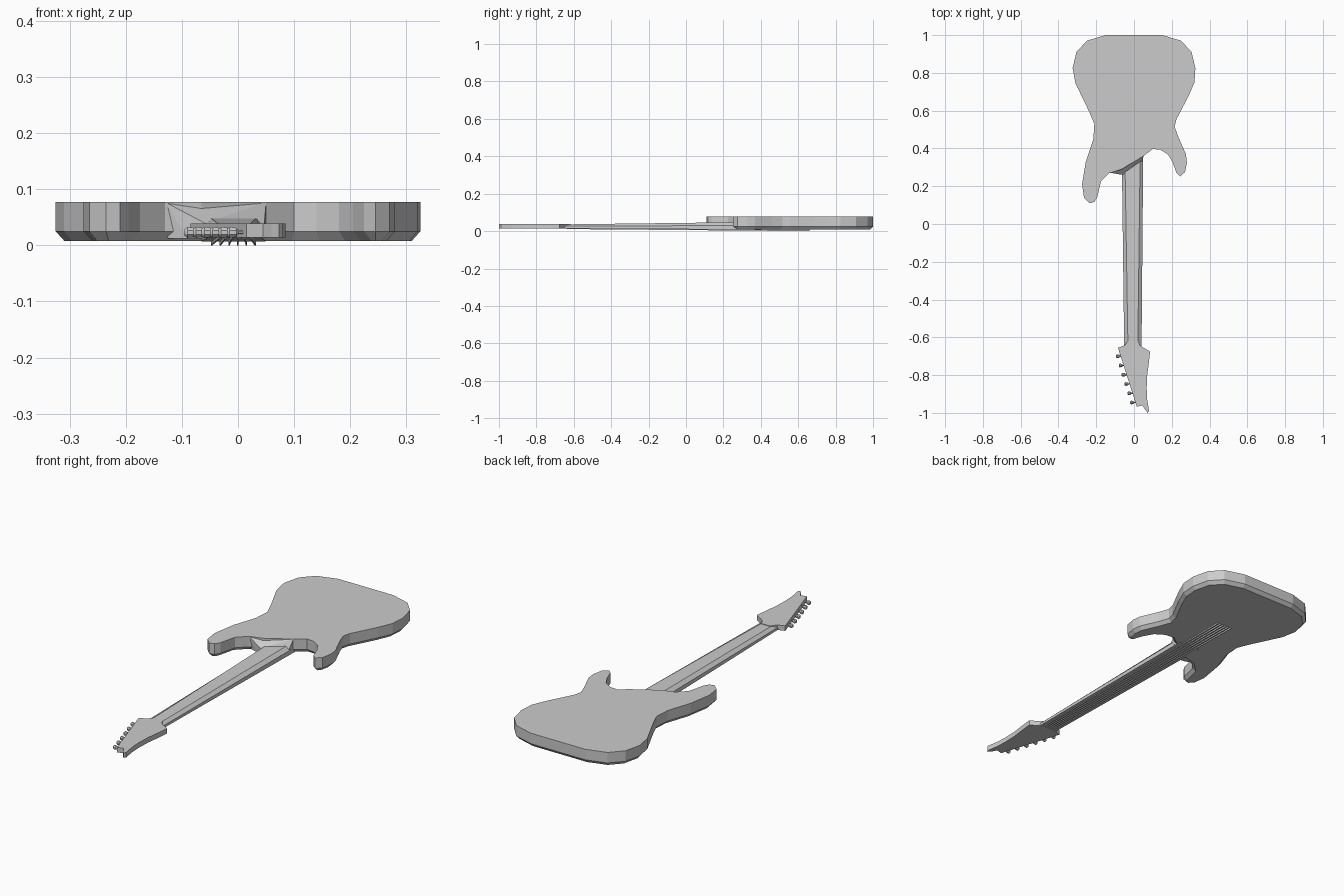
import bpy, bmesh
from mathutils import Vector

if "Cube" in bpy.data.objects:
    bpy.data.objects.remove(bpy.data.objects["Cube"])


def finish(name, bm):
    bmesh.ops.recalc_face_normals(bm, faces=bm.faces)
    me = bpy.data.meshes.new(name)
    bm.to_mesh(me)
    bm.free()
    ob = bpy.data.objects.new(name, me)
    bpy.context.collection.objects.link(ob)
    return ob


def loft(name, rings):
    """Skin a list of equal-length closed rings and cap both ends."""
    bm = bmesh.new()
    vs = [[bm.verts.new(p) for p in r] for r in rings]
    n = len(rings[0])
    for a, b in zip(vs, vs[1:]):
        for i in range(n):
            j = (i + 1) % n
            bm.faces.new((a[i], a[j], b[j], b[i]))
    bm.faces.new(vs[0])
    bm.faces.new(vs[-1])
    return finish(name, bm)


def inset(outline, d):
    """Shrink a clockwise outline by d along mitred corner normals."""
    out = []
    n = len(outline)
    for i in range(n):
        p, q, r = (Vector(outline[k % n]) for k in (i - 1, i, i + 1))
        e, f = (q - p).normalized(), (r - q).normalized()
        n1, n2 = Vector((e.y, -e.x)), Vector((f.y, -f.x))
        m = (n1 + n2).normalized()
        out.append(q + m * d / max(0.6, m.dot(n1)))
    return out


def level(outline, z):
    return [(p[0], p[1], z) for p in outline]


# Body: flat back, vertical sides, chamfered lower edge
body = [(-.15, 1), (.15, 1), (.25, .97), (.305, .91), (.325, .825), (.32, .75),
        (.29, .68), (.225, .555), (.215, .515), (.235, .46), (.275, .37), (.28, .325),
        (.27, .275), (.245, .252), (.225, .27), (.205, .325), (.18, .368),
        (.14, .393), (.10, .397), (.05, .36), (-.065, .29), (-.13, .27),
        (-.175, .225), (-.195, .14), (-.21, .117), (-.235, .11), (-.265, .14),
        (-.275, .21), (-.255, .33), (-.215, .45), (-.21, .53), (-.24, .6),
        (-.31, .745), (-.325, .825), (-.305, .91), (-.25, .97)]
loft("body", [level(body, .077), level(body, .025), level(inset(body, .015), .008)])

# Neck heel: sloped block between body edge and neck
bm = bmesh.new()
for p in [(-.13, .272, .077), (.05, .362, .077), (-.09, .266, .04), (-.06, .26, .04),
          (.047, .335, .04), (-.09, .268, .012), (-.06, .262, .012), (.047, .335, .012),
          (-.125, .28, .012), (.05, .362, .012)]:
    bm.verts.new(p)
bmesh.ops.convex_hull(bm, input=bm.verts)
finish("neck_heel", bm)


# Neck: flat-backed tapered section
def neck_ring(y, half, flat, cx, zb, zm, zt):
    return [(cx - half, y, zb), (cx + half, y, zb), (cx + half, y, zm),
            (cx + flat, y, zt), (cx - flat, y, zt), (cx - half, y, zm)]


loft("neck", [neck_ring(-.65, .046, .026, -.006, .015, .027, .036),
              neck_ring(.40, .057, .041, -.008, .007, .030, .049)])

# Headstock
head = [(-.03, -.615), (.02, -.615), (.03, -.64), (.045, -.652), (.085, -.675),
        (.078, -.74), (.07, -.80), (.067, -.87), (.07, -.93), (.08, -.99),
        (.073, -1.0), (.06, -.985), (.045, -.96), (.015, -.968), (-.085, -.655),
        (-.05, -.643)]
loft("headstock", [level(head, .039), level(head, .014)])


# Tuners: shaft and flared button, along x
def tuner(i):
    x, y, z = -.078 + .0150 * i, -.70 - .049 * i, .023

    def ring(dx, r):
        pts = [(1, .4), (.4, 1), (-.4, 1), (-1, .4), (-1, -.4), (-.4, -1), (.4, -1), (1, -.4)]
        return [(x + dx, y + r * a, z + r * b) for a, b in pts]
    loft("tuner_%d" % (i + 1), [ring(.03, .003), ring(.004, .003), ring(0, .008),
                                ring(-.012, .01), ring(-.017, .006)])


for i in range(6):
    tuner(i)

# Strings: thin strips rising from nut to bridge
for i in range(6):
    x0, x1, w = -.034 + .0115 * i, -.047 + .0155 * i, .0013
    loft("string_%d" % (i + 1),
         [[(x0 - w, -.64, .011), (x0 + w, -.64, .011), (x0 + w, -.64, .015), (x0 - w, -.64, .015)],
          [(x1 - w, .66, 0), (x1 + w, .66, 0), (x1 + w, .66, .009), (x1 - w, .66, .009)]])
